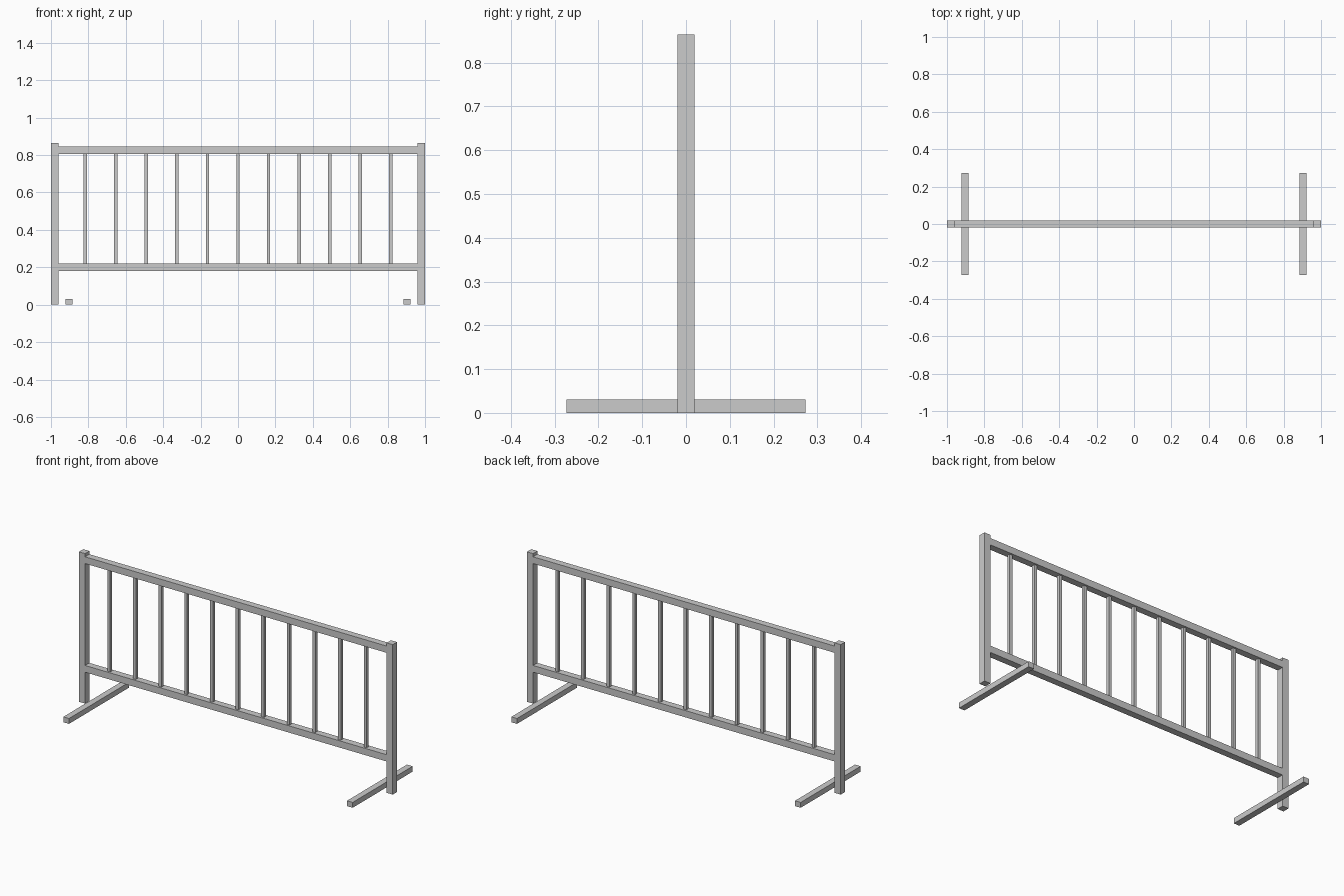
import bpy
import bmesh

if "Cube" in bpy.data.objects:
    bpy.data.objects.remove(bpy.data.objects["Cube"])


def box(name, x, y, z):
    """Axis-aligned box from (min, max) ranges."""
    bm = bmesh.new()
    bmesh.ops.create_cube(bm, size=1)
    for v in bm.verts:
        v.co = [r[0] if c < 0 else r[1] for c, r in zip(v.co, (x, y, z))]
    mesh = bpy.data.meshes.new(name)
    bm.to_mesh(mesh)
    bm.free()
    obj = bpy.data.objects.new(name, mesh)
    bpy.context.collection.objects.link(obj)
    return obj


def centred(c, size):
    return (c - size / 2, c + size / 2)


T = 0.039          # tube thickness of posts and rails
POST_X = 1 - T / 2
BARS = 11

# End posts and ground feet
for side, s in (("left", -1), ("right", 1)):
    box(f"{side}_post", centred(s * POST_X, T), centred(0, T), (0, 0.864))
    box(f"{side}_foot", centred(s * 0.904, 0.036), centred(0, 0.546), (0, 0.031))

# Horizontal rails between the posts
inner = 1 - T
box("bottom_rail", (-inner, inner), centred(0, T), centred(0.2, T))
box("top_rail", (-inner, inner), centred(0, T), centred(0.826, T))

# Evenly spaced upright bars
step = 2 * POST_X / (BARS + 1)
for i in range(BARS):
    x = -POST_X + (i + 1) * step
    box(f"upright_bar_{i + 1}", centred(x, 0.018), centred(0, 0.018),
        (0.2 + T / 2, 0.826 - T / 2))
